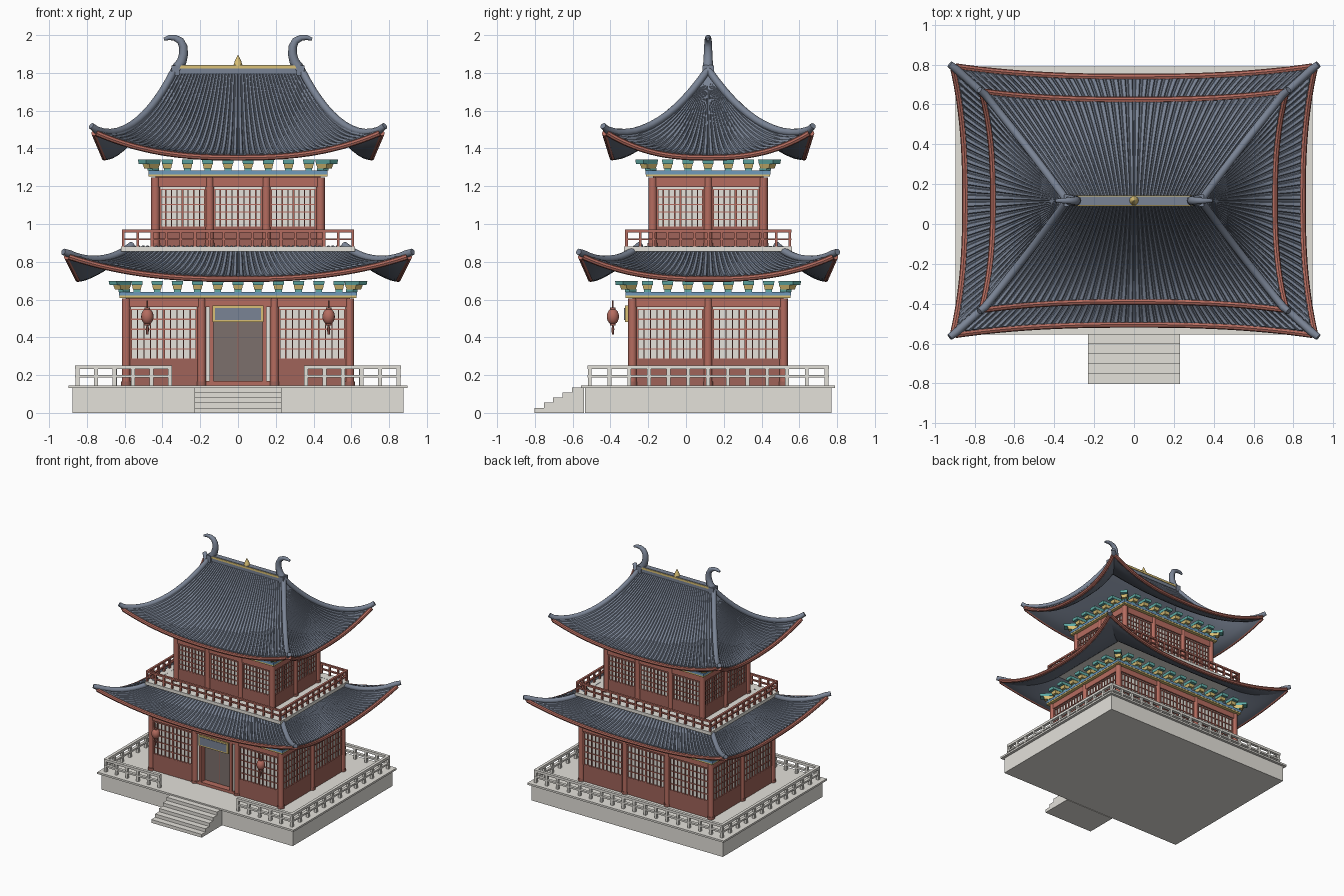
import bpy, bmesh, math
from mathutils import Matrix, Vector

if "Cube" in bpy.data.objects:
    bpy.data.objects.remove(bpy.data.objects["Cube"])

CY = 0.117  # building centre in y
COLORS = {
    "stone": (.77, .75, .70), "red_paint": (.46, .15, .115), "wall_red": (.35, .125, .10),
    "door_brown": (.20, .16, .15), "slate": (.195, .23, .30), "dark_slate": (.145, .17, .22),
    "gold": (.70, .53, .18), "teal": (.12, .41, .38), "blue": (.16, .32, .50), "paper": (.78, .76, .71)}
MATS = {}
for n, c in COLORS.items():
    MATS[n] = bpy.data.materials.new(n)
    MATS[n].diffuse_color = (*c, 1)
PARTS = {}


def part(name, mat):
    if name not in PARTS:
        PARTS[name] = (bmesh.new(), mat)
    return PARTS[name][0]


def side(k):
    """Frame of wall k: local x runs along the wall, local -y points outward."""
    return Matrix.Translation((0, CY, 0)) @ Matrix.Rotation(k * math.pi / 2, 4, 'Z')


def box(bm, x0, x1, y0, y1, z0, z1, m=Matrix(), taper=1.0):
    cx, cy = (x0 + x1) / 2, (y0 + y1) / 2
    v = []
    for z, f in ((z0, taper), (z1, 1)):
        for x, y in ((x0, y0), (x1, y0), (x1, y1), (x0, y1)):
            v.append(bm.verts.new(m @ Vector((cx + (x - cx) * f, cy + (y - cy) * f, z))))
    for f in ((3, 2, 1, 0), (4, 5, 6, 7), (0, 1, 5, 4), (1, 2, 6, 5), (2, 3, 7, 6), (3, 0, 4, 7)):
        bm.faces.new([v[i] for i in f])


def tube(bm, pts, radii, n=8):
    """Sweep a round section along a path."""
    rings = []
    for i, p in enumerate(pts):
        d = (pts[min(i + 1, len(pts) - 1)] - pts[max(i - 1, 0)]).normalized()
        a = d.cross(Vector((0, 1, 0)) if abs(d.y) < .8 else Vector((1, 0, 0))).normalized()
        b = d.cross(a)
        r = radii[i] if isinstance(radii, list) else radii
        rings.append([bm.verts.new(p + r * (a * math.cos(q * 2 * math.pi / n) + b * math.sin(q * 2 * math.pi / n)))
                      for q in range(n)])
    for r0, r1 in zip(rings, rings[1:]):
        for q in range(n):
            bm.faces.new((r0[q], r0[(q + 1) % n], r1[(q + 1) % n], r1[q]))
    bm.faces.new(rings[0][::-1])
    bm.faces.new(rings[-1])


def rail(bm, m, u0, u1, d, z, h, pitch, w):
    """Railing with posts, along a wall frame at distance d."""
    n = max(1, round((u1 - u0) / pitch))
    for i in range(n + 1):
        u = u0 + (u1 - u0) * i / n
        box(bm, u - w / 2, u + w / 2, -d - w / 2, -d + w / 2, z, z + h - w / 2, m)
    for zz, t in ((z + h - w, w), (z + h * .38, w * .7)):
        box(bm, u0 - w / 2, u1 + w / 2, -d - w * .6, -d + w * .6, zz, zz + t, m)


def bracket(m, u, d, z, reach=1.0):
    """Stepped eave bracket: teal foot, gold block, teal arm."""
    box(part("bracket_feet", "teal"), u - .018, u + .018, -d - .035 * reach, -d + .01, z, z + .014, m)
    box(part("bracket_blocks", "gold"), u - .026, u + .026, -d - .062 * reach, -d + .01, z + .012, z + .037, m, .8)
    box(part("bracket_arms", "teal"), u - .030, u + .030, -d - .088 * reach, -d + .01, z + .035, z + .058, m, .93)


def window(m, u0, u1, d, z0, zs, zt, name):
    """Wall bay: solid lower panel, paper screen and lattice."""
    box(part(name + "_lower_panels", "wall_red"), u0, u1, -d - .008, -d + .012, z0, zs, m)
    box(part(name + "_paper_screens", "paper"), u0, u1, -d, -d + .012, zs, zt, m)
    bm = part(name + "_lattice", "red_paint")
    top = zt - .012
    nv, nh = (10 if u1 - u0 > .3 else 8), 5
    for i in range(nv + 1):
        u = u0 + .005 + (u1 - u0 - .01) * i / nv
        w = .006 if i in (0, nv // 2, nv) else .003
        box(bm, u - w, u + w, -d - .009, -d, zs, top, m)
    for j in range(nh + 1):
        z = zs + (top - zs) * j / nh
        box(bm, u0, u1, -d - .007, -d, z - .003, z + .003, m)


def storey(name, hx, hy, z0, zs, zt, ztop, inner, counts):
    box(part(name + "_core", "wall_red"), -hx + .06, hx - .06, CY - hy + .06, CY + hy - .06, z0, ztop + .02)
    box(part(name + "_ceiling", "wall_red"), -hx, hx, CY - hy, CY + hy, ztop, ztop + .025)
    for k in range(4):
        m, (a, d) = side(k), ((hx, hy) if k % 2 == 0 else (hy, hx))
        posts = [-a, -inner, inner, a] if k % 2 == 0 else [-a, 0, a]
        for u in posts[:-1]:
            tube(part(name + "_columns", "red_paint"), [m @ Vector((u, -d, z)) for z in (z0, ztop)], .023, 12)
            tube(part(name + "_column_bases", "wall_red"), [m @ Vector((u, -d, z)) for z in (z0, z0 + .02)], .027, 12)
        for u0, u1 in zip(posts, posts[1:]):
            if not (name == "ground_floor" and k == 0 and u0 == -inner):
                window(m, u0 + .02, u1 - .02, d, z0, zs, zt, name)
        box(part(name + "_top_beams", "red_paint"), -a, a, -d - .014, -d + .014, zt, ztop, m)
        box(part(name + "_gold_bands", "gold"), -a - .035, a + .035, -d - .036, -d + .03, ztop + .004, ztop + .016, m)
        box(part(name + "_blue_beams", "blue"), -a - .038, a + .038, -d - .038, -d + .03, ztop + .016, ztop + .036, m)
        n = counts[k % 2]
        for i in range(n):
            bracket(m, (i - (n - 1) / 2) * .107, d, ztop + .036)
        corner = m @ Matrix.Translation((a, -d, 0)) @ Matrix.Rotation(math.pi / 4, 4, 'Z')
        bracket(corner, 0, 0, ztop + .036, 1.15)


def roof(name, X, Y, zr, H, lift, p, counts, tip):
    """Curved hipped roof. X and Y hold inner, mid-eave and corner distances."""
    def reach(D, s, t):
        return D[0] + (D[1] - D[0]) * s + (D[2] - D[1]) * s * s * abs(t) ** 2.5

    def surf(k, s, t):
        A, D = (X, Y) if k % 2 == 0 else (Y, X)
        z = zr - H * (1 - (1 - s) ** p) + lift * s * s * abs(t) ** 2.5
        return Vector((t * reach(A, s, 1), -reach(D, s, t), z))

    NS, NT = 12, 24
    S = [i / NS for i in range(NS + 1)]
    shell, ribs = part(name + "_shell", "dark_slate"), part(name + "_tile_ribs", "slate")
    for k in range(4):
        m = side(k)
        # top and underside sheets, joined at the eave
        sheets = [[[shell.verts.new(m @ (surf(k, s, -1 + 2 * j / NT) - Vector((0, 0, dz)))) for j in range(NT + 1)]
                   for s in S] for dz in (0, .022)]
        for g, flip in zip(sheets, (1, -1)):
            for i in range(NS):
                for j in range(NT):
                    shell.faces.new([g[i][j], g[i + 1][j], g[i + 1][j + 1], g[i][j + 1]][::flip])
        for j in range(NT):
            shell.faces.new((sheets[0][NS][j], sheets[1][NS][j], sheets[1][NS][j + 1], sheets[0][NS][j + 1]))
        # rounded tile rows fanning from ridge to eave
        n = counts[k % 2]
        for c in range(n):
            t = -1 + (2 * c + 1) / n
            rings = []
            for s in S:
                P = surf(k, s, t)
                q = surf(k, min(s + .02, 1), t) - surf(k, min(s + .02, 1) - .02, t)
                nrm = Vector((0, q.z, -q.y)).normalized()
                r = max(.003, .40 * 2 * surf(k, s, 1).x / n)
                rings.append([ribs.verts.new(m @ (P + Vector((a * r, 0, 0)) + nrm * b * r))
                              for a, b in ((-1, -.1), (-.6, .75), (.6, .75), (1, -.1))])
            for r0, r1 in zip(rings, rings[1:]):
                for q in range(3):
                    ribs.faces.new((r0[q], r1[q], r1[q + 1], r0[q + 1]))
            ribs.faces.new(rings[-1])
        # red eave roll, hip ridge and its upturned tip
        eave = [m @ (surf(k, 1, -1 + j / 16) + Vector((0, -.012, -.009))) for j in range(33)]
        tube(part(name + "_eave_trim", "red_paint"), eave, .0155, 8)
        hip = [m @ (surf(k, s, 1) + Vector((0, 0, .008))) for s in S]
        end = Vector((tip[0], -tip[1], tip[2])) if k % 2 == 0 else Vector((tip[1], -tip[0], tip[2]))
        tube(part(name + "_hip_ridges", "slate"), hip + [m @ end], [.02] * len(S) + [.017], 10)


# stone platform and front steps
bm = part("platform", "stone")
box(bm, -.875, .875, CY - .652, CY + .652, 0, .131)
box(bm, -.897, .897, CY - .673, CY + .673, .131, .146)
for i in range(5):
    box(part("front_steps", "stone"), -.23, .23, -.803 + .05 * i, -.54, .027 * i, .027 * (i + 1))

# stone railing, open at the steps
bm = part("platform_railing", "stone")
for k in range(4):
    a, d = (.85, .627) if k % 2 == 0 else (.627, .85)
    for u0, u1 in ([(-a, -.36), (.36, a)] if k == 0 else [(-a, a)]):
        rail(bm, side(k), u0, u1, d, .146, .106, .102, .02)

# two storeys and their roofs
storey("ground_floor", .592, .40, .146, .285, .56, .605, .193, (11, 7))
roof("lower_roof", (.56, .835, .895), (.36, .61, .662), .88, .163, .118, 1.4, (48, 36), (.925, .685, .853))
storey("upper_floor", .437, .293, .88, .985, 1.195, 1.247, .15, (8, 5))
roof("upper_roof", (.335, .695, .75), (0, .495, .535), 1.81, .45, .13, 1.6, (42, 28), (.777, .556, 1.52))

# balcony
box(part("balcony_slab", "stone"), -.62, .62, CY - .445, CY + .445, .855, .882)
for k in range(4):
    a, d = (.607, .432) if k % 2 == 0 else (.432, .607)
    rail(part("balcony_railing", "red_paint"), side(k), -a, a, d, .88, .09, .075, .014)

# entrance: recessed door, frame, threshold and sign board
front = CY - .40
box(part("door", "door_brown"), -.17, .17, front + .04, front + .055, .146, .56)
for s in (-1, 1):
    box(part("door_frame", "red_paint"), *sorted((s * .13, s * .152)), front - .012, front + .045, .146, .56)
    box(part("door_side_screens", "paper"), *sorted((s * .152, s * .18)), front, front + .012, .168, .56)
box(part("door_frame", "red_paint"), -.17, .17, front - .012, front + .045, .146, .168)
box(part("door_seam", "wall_red"), -.002, .002, front + .036, front + .041, .168, .56)
box(part("sign_border", "gold"), -.135, .135, front - .04, front - .025, .48, .568)
box(part("sign_face", "slate"), -.123, .123, front - .044, front - .039, .492, .556)

# hanging lanterns
for x in (-.48, .48):
    P = lambda z: Vector((x, -.387, z))
    prof = [(math.sin(a), -math.cos(a)) for a in [math.pi * (.12 + .76 * i / 8) for i in range(9)]]
    tube(part("lantern_bodies", "red_paint"), [P(.51 + .043 * c) for r, c in prof], [.033 * r for r, c in prof], 14)
    tube(part("lantern_caps", "wall_red"), [P(.545), P(.557)], .015, 10)
    tube(part("lantern_caps", "wall_red"), [P(.463), P(.475)], .015, 10)
    tube(part("lantern_cords", "wall_red"), [P(.555), P(.595)], .004, 6)
    tube(part("lantern_tassels", "wall_red"), [P(.465), P(.445), P(.415)], [.004, .009, .006], 6)

# main ridge, gold band, finial and curled horns
box(part("main_ridge", "slate"), -.345, .345, CY - .022, CY + .022, 1.795, 1.842)
box(part("ridge_gold_band", "gold"), -.335, .335, CY - .026, CY + .026, 1.822, 1.838)
tube(part("ridge_finial", "gold"), [Vector((0, CY, z)) for z in (1.838, 1.86, 1.895)], [.024, .018, .002], 10)
for s in (-1, 1):
    box(part("ridge_end_blocks", "slate"), *sorted((s * .31, s * .352)), CY - .03, CY + .03, 1.785, 1.84)
    path = [(.325, 1.82), (.298, 1.86), (.288, 1.90), (.290, 1.94), (.305, 1.97), (.335, 1.986), (.365, 1.987), (.392, 1.978)]
    tube(part("ridge_horns", "slate"), [Vector((s * x, CY, z)) for x, z in path],
         [.03, .026, .024, .022, .02, .016, .013, .009], 10)

# turn the parts into objects
for name, (bm, mat) in PARTS.items():
    if "shell" not in name and "ribs" not in name:
        bmesh.ops.recalc_face_normals(bm, faces=bm.faces)
    me = bpy.data.meshes.new(name)
    bm.to_mesh(me)
    bm.free()
    me.materials.append(MATS[mat])
    ob = bpy.data.objects.new(name, me)
    bpy.context.scene.collection.objects.link(ob)
    ob.select_set(True)
    bpy.context.view_layer.objects.active = ob
bpy.ops.object.shade_smooth_by_angle(angle=math.radians(40))

for m in bpy.data.materials:
    if m.users and not m.is_grease_pencil:
        m.use_nodes = True
        m.node_tree.nodes["Principled BSDF"].inputs["Base Color"].default_value = m.diffuse_color
